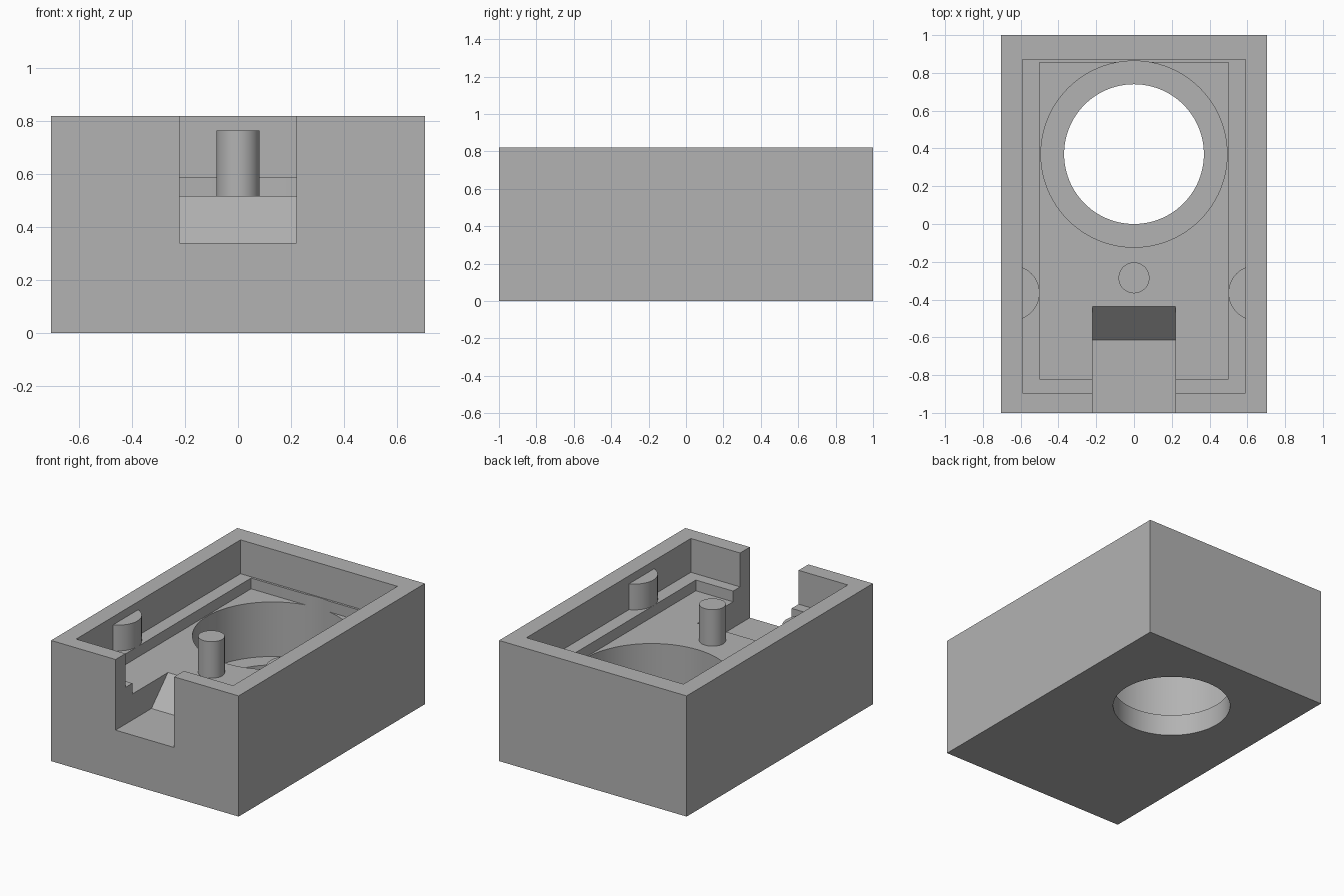
import bpy, bmesh, math

if "Cube" in bpy.data.objects:
    bpy.data.objects.remove(bpy.data.objects["Cube"])

grey = bpy.data.materials.new("plain grey")
grey.diffuse_color = (0.45, 0.45, 0.45, 1)
grey.use_nodes = True
grey.node_tree.nodes["Principled BSDF"].inputs["Base Color"].default_value = grey.diffuse_color


def prism(name, outline, axis, lo, hi):
    """Extrude a closed 2D outline along z (outline is x, y) or x (outline is y, z)."""
    bm = bmesh.new()
    place = (lambda a, b: (a, b, lo)) if axis == "z" else (lambda a, b: (lo, a, b))
    face = bm.faces.new([bm.verts.new(place(a, b)) for a, b in outline])
    ext = bmesh.ops.extrude_face_region(bm, geom=[face])
    d = hi - lo
    bmesh.ops.translate(bm, vec=(0, 0, d) if axis == "z" else (d, 0, 0),
                        verts=[v for v in ext["geom"] if isinstance(v, bmesh.types.BMVert)])
    bmesh.ops.recalc_face_normals(bm, faces=bm.faces)
    mesh = bpy.data.meshes.new(name)
    bm.to_mesh(mesh)
    bm.free()
    mesh.materials.append(grey)
    ob = bpy.data.objects.new(name, mesh)
    bpy.context.collection.objects.link(ob)
    return ob


def rect(x, y0, y1):
    return [(-x, y0), (x, y0), (x, y1), (-x, y1)]


def arc(cx, cy, r, a0, a1, n):
    return [(cx + r * math.cos(a0 + (a1 - a0) * i / n),
             cy + r * math.sin(a0 + (a1 - a0) * i / n)) for i in range(n)]


def circle(cx, cy, r, n=96):
    return arc(cx, cy, r, 0, 2 * math.pi, n)


def smooth(ob):
    bpy.ops.object.select_all(action="DESELECT")
    ob.select_set(True)
    bpy.context.view_layer.objects.active = ob
    bpy.ops.object.shade_smooth_by_angle(angle=math.radians(30))


TOP, LEDGE, FLOOR, SEAT, POST_TOP = 0.82, 0.59, 0.517, 0.146, 0.765

# Housing block
housing = prism("housing", rect(0.705, -1, 1), "z", 0, TOP)

# Cavities, speaker-style stepped hole and front slot with a ramp
cutters = [
    prism("upper_cavity_cutter", rect(0.59, -0.895, 0.87), "z", LEDGE, 1),
    prism("lower_cavity_cutter", rect(0.5, -0.82, 0.855), "z", FLOOR, 1.01),
    prism("counterbore_cutter", circle(0, 0.37, 0.493), "z", SEAT, FLOOR + 0.03),
    prism("through_hole_cutter", circle(0, 0.37, 0.37), "z", -0.1, 0.4),
    prism("front_slot_cutter", [(-1.1, 0.34), (-0.615, 0.34), (-0.438, FLOOR),
                                (-0.438, 1.02), (-1.1, 1.02)], "x", -0.22, 0.22),
]
# Let the round seat reach up to the ledge where it meets the rear wall
for v in cutters[2].data.vertices:
    if v.co.z > 0.3:
        v.co.z = LEDGE + 0.02

for c in cutters:
    mod = housing.modifiers.new(c.name, "BOOLEAN")
    mod.operation = "DIFFERENCE"
    mod.solver = "EXACT"
    mod.object = c
bpy.context.view_layer.update()
result = bpy.data.meshes.new_from_object(
    housing.evaluated_get(bpy.context.evaluated_depsgraph_get()))
housing.modifiers.clear()
housing.data = result
for c in cutters:
    bpy.data.objects.remove(c)
smooth(housing)

# Locating post
smooth(prism("locating_post", circle(0, -0.285, 0.082, 48), "z", FLOOR - 0.01, POST_TOP))

# Rounded ribs on both side walls
half = math.acos(0.05 / 0.146)
for side, name in ((1, "right_rib"), (-1, "left_rib")):
    outline = arc(0.646, -0.365, 0.146, math.pi - half, math.pi + half, 24)
    outline.append((0.596, -0.365 - 0.146 * math.sin(half)))
    smooth(prism(name, [(side * x, y) for x, y in outline], "z", LEDGE - 0.01, POST_TOP))
